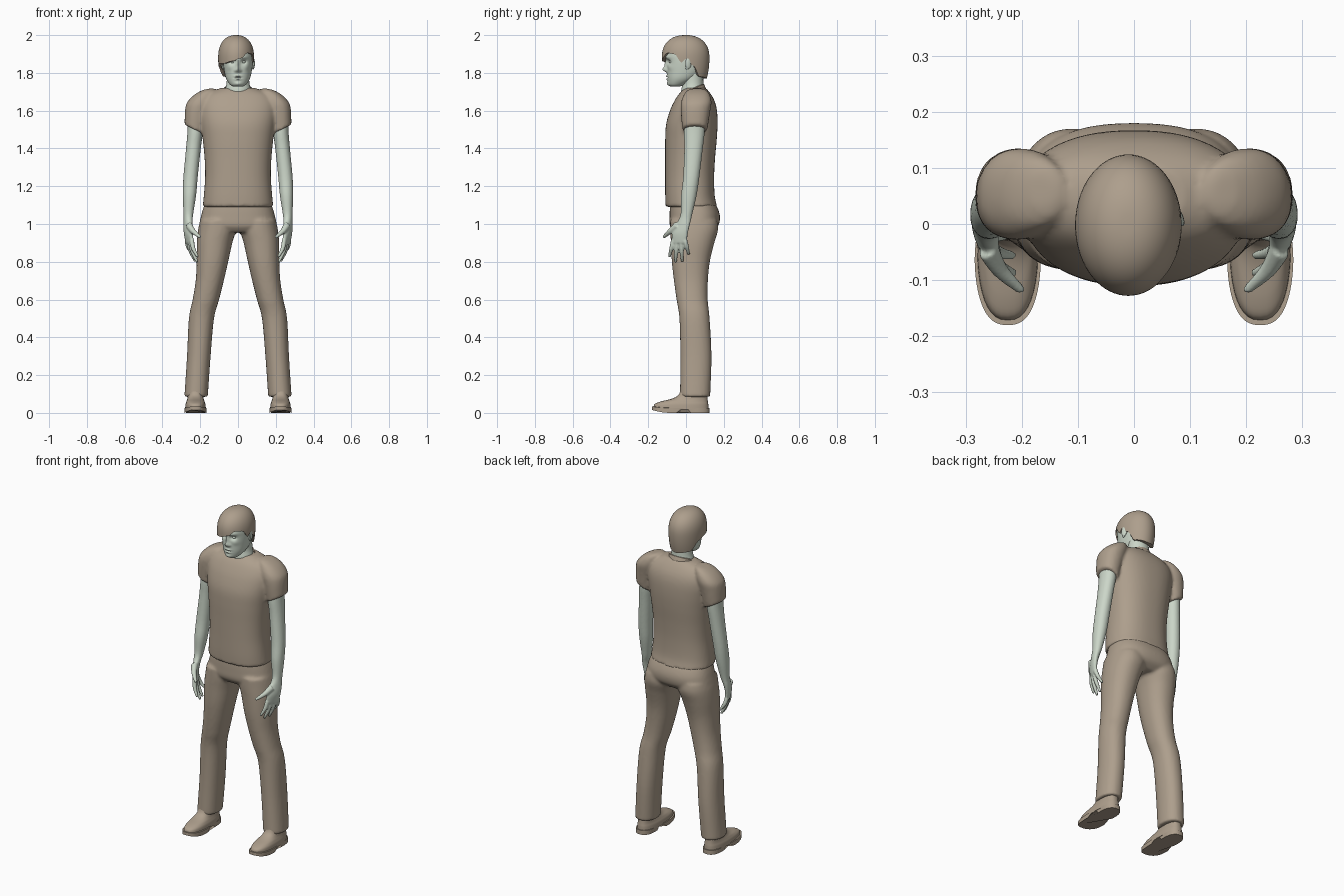
import bpy, bmesh, math
from mathutils import Vector, Matrix

if "Cube" in bpy.data.objects:
    bpy.data.objects.remove(bpy.data.objects["Cube"])


def material(name, rgb):
    m = bpy.data.materials.new(name)
    m.diffuse_color = (*rgb, 1)
    m.use_nodes = True
    m.node_tree.nodes["Principled BSDF"].inputs["Base Color"].default_value = m.diffuse_color
    return m


CLOTH = material("warm tan", (0.42, 0.345, 0.265))
SKIN = material("pale grey green", (0.60, 0.67, 0.58))


def catmull(rows, steps):
    """Smoothly interpolate a list of equal-length tuples."""
    out = []
    for i in range(len(rows) - 1):
        a, b, c, d = (rows[max(i - 1, 0)], rows[i], rows[i + 1], rows[min(i + 2, len(rows) - 1)])
        for k in range(steps):
            t = k / steps
            out.append(tuple(0.5 * (2 * q + (r - p) * t + (2 * p - 5 * q + 4 * r - s) * t * t
                                    + (3 * q - p - 3 * r + s) * t ** 3)
                             for p, q, r, s in zip(a, b, c, d)))
    return out + [rows[-1]]


def skin_rings(bm, rings):
    """Bridge successive vertex rings and cap both ends."""
    loops = [[bm.verts.new(p) for p in ring] for ring in rings]
    n = len(loops[0])
    for lo, hi in zip(loops, loops[1:]):
        for i in range(n):
            bm.faces.new((lo[i], lo[(i + 1) % n], hi[(i + 1) % n], hi[i]))
    bm.faces.new(loops[0])
    bm.faces.new(loops[-1][::-1])
    return loops


def loft(bm, rows, side=1, power=2.2, n=40, steps=5):
    """Rows: cx, cy, cz, rx, ry, turn, slope (rings lie nearly flat)."""
    rows = [tuple(r) + (0,) * (7 - len(r)) for r in rows]
    rings = []
    for cx, cy, cz, rx, ry, turn, slope in catmull(rows, steps):
        ring = []
        for i in range(n):
            c, s = math.cos(math.tau * i / n), math.sin(math.tau * i / n)
            x = rx * math.copysign(abs(c) ** (2 / power), c)
            y = ry * math.copysign(abs(s) ** (2 / power), s)
            x, y = (x * math.cos(turn) - y * math.sin(turn), x * math.sin(turn) + y * math.cos(turn))
            ring.append((side * (cx + x), cy + y, cz + slope * x))
        rings.append(ring)
    return skin_rings(bm, rings)


def body(rows):
    """Rows z, half width, front y, back y -> centred loft rows."""
    return [(0, (f + b) / 2, z, w, (b - f) / 2) for z, w, f, b in rows]


def tube(bm, pts, radii, side=1, n=12):
    rows = catmull([tuple(p) + (r,) for p, r in zip(pts, radii)], 4)
    axis = (Vector(pts[-1]) - Vector(pts[0])).normalized()
    u = axis.orthogonal().normalized()
    v = axis.cross(u)
    rings = []
    for x, y, z, r in rows:
        ring = [Vector((x, y, z)) + r * (u * math.cos(math.tau * i / n) + v * math.sin(math.tau * i / n))
                for i in range(n)]
        rings.append([(side * p.x, p.y, p.z) for p in ring])
    skin_rings(bm, rings)


def ball(bm, loc, size, turn=0):
    m = Matrix.Translation(loc) @ Matrix.Rotation(turn, 4, 'Z') @ Matrix.Diagonal((*size, 1))
    bmesh.ops.create_uvsphere(bm, u_segments=20, v_segments=12, radius=1, matrix=m)


def finish(name, bm, mat, voxel=0, smooth=4):
    bmesh.ops.recalc_face_normals(bm, faces=bm.faces)
    me = bpy.data.meshes.new(name)
    bm.to_mesh(me)
    bm.free()
    me.materials.append(mat)
    ob = bpy.data.objects.new(name, me)
    bpy.context.collection.objects.link(ob)
    if voxel:   # blend overlapping volumes into one surface
        me.polygons.foreach_set("use_smooth", [True] * len(me.polygons))
        r = ob.modifiers.new("blend", 'REMESH')
        r.mode, r.voxel_size, r.use_smooth_shade = 'VOXEL', voxel, True
        s = ob.modifiers.new("soften", 'SMOOTH')
        s.factor, s.iterations = 0.5, smooth
    else:
        bpy.ops.object.select_all(action='DESELECT')
        ob.select_set(True)
        bpy.context.view_layer.objects.active = ob
        bpy.ops.object.shade_smooth_by_angle(angle=math.radians(45))
    return ob


# Shirt: torso and short sleeves
bm = bmesh.new()
loft(bm, body([(1.09, .187, -.108, .165), (1.15, .181, -.11, .152), (1.25, .174, -.11, .149),
               (1.35, .177, -.11, .154), (1.45, .187, -.11, .163), (1.53, .198, -.105, .167),
               (1.60, .205, -.085, .164), (1.65, .198, -.062, .152), (1.69, .165, -.036, .130),
               (1.72, .09, -.005, .105)]), power=2.35, n=64)
for s in (1, -1):
    loft(bm, [(.165, .06, 1.714, .02, .03, 0, -.2), (.18, .058, 1.697, .057, .06, 0, -.3),
              (.20, .055, 1.65, .07, .08, 0, -.1), (.217, .05, 1.59, .063, .077, 0, .2),
              (.231, .047, 1.5, .052, .066, 0, .5)], s)
finish("shirt", bm, CLOTH, .009)

# Collar band
bm = bmesh.new()
tilt = Matrix.Translation((0, .03, 1.706)) @ Matrix.Rotation(.4, 4, 'X')
hoop = []
for t, h in ((0, -.02), (0, .006), (-.007, .01), (-.012, -.02)):
    hoop.append([tilt @ Vector(((.08 + t) * math.cos(math.tau * i / 40),
                                (.074 + t) * math.sin(math.tau * i / 40), h)) for i in range(40)])
skin_rings(bm, hoop)
finish("collar", bm, CLOTH)

# Trousers: hips and two legs
bm = bmesh.new()
loft(bm, body([(1.13, .165, -.08, .14), (1.09, .182, -.085, .165), (1.04, .196, -.087, .18),
               (.99, .203, -.085, .170), (.955, .17, -.06, .13)]), power=2.4, n=56)
legs = [(1.02, .02, .2, -.083, .165), (.97, .01, .211, -.083, .17), (.9, .03, .218, -.08, .15),
        (.8, .052, .219, -.075, .126), (.7, .075, .224, -.064, .116), (.6, .10, .240, -.05, .115),
        (.5, .127, .260, -.035, .125), (.3, .145, .270, -.03, .135), (.085, .160, .284, -.032, .128)]
for s in (1, -1):
    loft(bm, [((a + b) / 2, (f + k) / 2, z, (b - a) / 2, (k - f) / 2) for z, a, b, f, k in legs], s)
finish("trousers", bm, CLOTH, .009)

# Arms with hands, fingers and thumb
for s, label in ((1, "left"), (-1, "right")):
    bm = bmesh.new()
    loft(bm, [(.225, .05, 1.60, .04, .05), (.226, .045, 1.5, .041, .055), (.236, .04, 1.4, .039, .049),
              (.251, .028, 1.25, .038, .043), (.257, .015, 1.15, .035, .041),
              (.263, .002, 1.05, .025, .031, -.2), (.265, -.015, 1.0, .02, .038, -.4),
              (.263, -.032, .95, .017, .045, -.4), (.256, -.036, .9, .014, .043, -.4)], s, 2.1, 32)
    tips = [(.213, -.088, .825), (.215, -.056, .797), (.224, -.02, .80), (.238, .015, .838)]
    for k, tip in enumerate(tips):
        o = (1.5 - k) * .023
        base = Vector((.258 - .4 * o, -.036 - .9 * o, .915))
        mid = base.lerp(Vector(tip), .5) + Vector((.008, 0, 0))
        tube(bm, [base, mid, tip], [.0125, .0115, .007], s)
    tube(bm, [(.26, -.045, .995), (.238, -.083, .962), (.2, -.119, .93)], [.02, .0145, .008], s)
    finish(label + "_arm", bm, SKIN, .0048, 3)

# Neck
bm = bmesh.new()
loft(bm, [(0, .035, 1.66, .07, .062), (0, .035, 1.71, .068, .06), (0, .037, 1.75, .06, .055),
          (0, .035, 1.82, .058, .055)], power=2)
finish("neck", bm, SKIN)

# Head with sculpted face: x, z, width, height, amount pushed forward
FACE = [(0, 1.818, .010, .013, .022), (0, 1.845, .008, .022, .012),
        (.013, 1.812, .007, .008, .008), (.03, 1.858, .015, .011, -.015),
        (.03, 1.883, .022, .009, .006), (.045, 1.83, .014, .014, .004),
        (0, 1.783, .017, .005, .007), (0, 1.766, .015, .005, .007),
        (0, 1.775, .02, .003, -.004), (0, 1.741, .018, .012, .008)]
bm = bmesh.new()
loops = loft(bm, body([(1.728, .028, -.08, -.03), (1.74, .044, -.092, .0), (1.77, .063, -.098, .055),
                       (1.81, .073, -.1, .092), (1.86, .079, -.102, .11), (1.90, .078, -.106, .114),
                       (1.94, .069, -.092, .10), (1.97, .048, -.06, .075), (1.985, .02, -.02, .03)]),
             power=2.15, n=88, steps=9)
for v in bm.verts:
    if v.co.y < -.02:
        x, z = v.co.x, v.co.z
        for fx, fz, w, h, amt in FACE:
            for m in ((1, -1) if fx else (1,)):
                v.co.y -= amt * math.exp(-((x - m * fx) / w) ** 2 - ((z - fz) / h) ** 2)
finish("head", bm, SKIN)

# Eyes and ears
bm = bmesh.new()
for s in (1, -1):
    ball(bm, (s * .029, -.078, 1.858), (.012, .011, .008))
finish("eyes", bm, SKIN)
bm = bmesh.new()
for s in (1, -1):
    ball(bm, (s * .081, .012, 1.85), (.007, .017, .029), s * .35)
    ball(bm, (s * .079, .006, 1.829), (.006, .010, .012))
finish("ears", bm, SKIN)

# Hair: swept cap whose lower edge follows the hairline (degrees from front, height)
LINE = [(-180, 1.77), (-130, 1.78), (-100, 1.835), (-80, 1.85), (-45, 1.85), (-12, 1.862), (15, 1.877),
        (40, 1.905), (62, 1.90), (80, 1.855), (90, 1.875), (108, 1.84), (130, 1.78), (180, 1.77)]


def hairline(a):
    for (a0, z0), (a1, z1) in zip(LINE, LINE[1:]):
        if a <= a1:
            t = (a - a0) / (a1 - a0)
            return z0 + (z1 - z0) * t * t * (3 - 2 * t)
    return LINE[-1][1]


def hair_point(a, t, shrink=1):
    z = 2.0 - (2.0 - hairline(a)) * (1 - math.cos(t * math.pi / 2))
    d = (z - 1.88) / .12
    r = max(0, 1 - d ** 2.3) ** (1 / 2.3) if d > 0 else 1 - .13 * d * d
    r *= shrink
    a = math.radians(a)
    return (-.01 + .095 * r * math.sin(a), -.002 - .126 * r * math.cos(a), z)


bm = bmesh.new()
angles = [-180 + 5 * i for i in range(72)]
rings = [[hair_point(a, t / 20) for a in angles] for t in range(1, 21)]
rings.append([hair_point(a, 1, .8) for a in angles])
skin_rings(bm, rings)
finish("hair", bm, CLOTH)

# Shoes: upper, sole with raised arch and toe spring
for s, label in ((1, "left"), (-1, "right")):
    bm = bmesh.new()
    shape = [(.02, .055, -.172, .119), (.045, .053, -.167, .118), (.06, .048, -.135, .116),
             (.075, .043, -.075, .114), (.095, .041, -.04, .112), (.13, .038, -.025, .11)]
    loft(bm, [(.225, (f + b) / 2, z, w, (b - f) / 2) for z, w, f, b in shape], s, 2.5, 40)
    finish(label + "_shoe", bm, CLOTH)
    bm = bmesh.new()
    rings = loft(bm, [(.225, -.028, 0, .06, .152), (.225, -.028, .026, .06, .152)], s, 2.6, 72, 1)
    for low, high in zip(*rings):
        y = low.co.y
        toe = .016 * max(0, (-.08 - y) / .1) ** 2
        waist = 1 - .14 * math.exp(-((y - .02) / .05) ** 2)
        low.co.z = toe + (.018 if -.03 < y < .025 else 0)
        high.co.z += toe * .5
        for v in (low, high):
            v.co.x = s * (.225 + (abs(v.co.x) - .225) * waist)
    finish(label + "_sole", bm, CLOTH)
